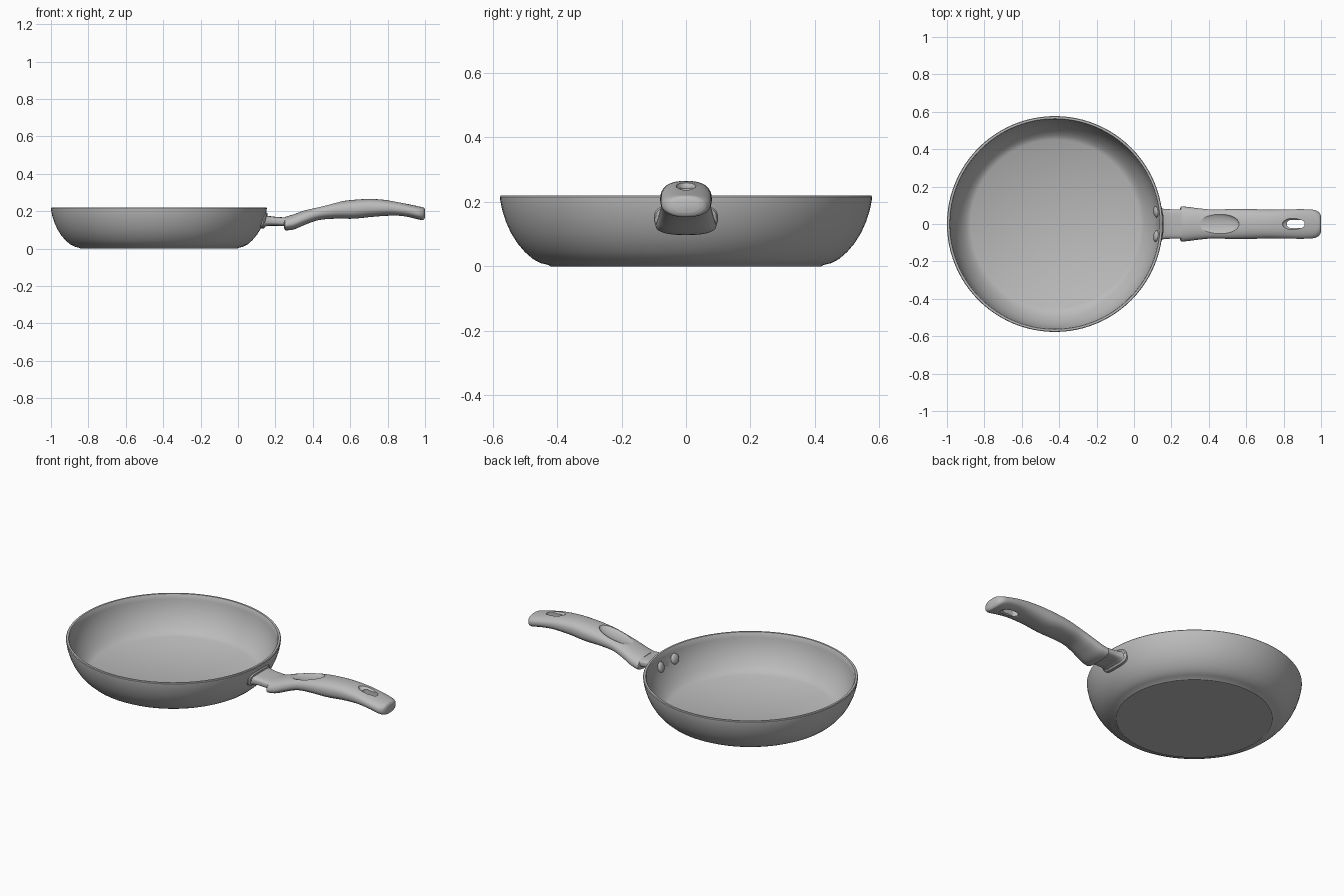
import bpy, bmesh, math
from mathutils import Vector

if "Cube" in bpy.data.objects:
    bpy.data.objects.remove(bpy.data.objects["Cube"])

PAN_X = -0.423
grey = bpy.data.materials.new("metal grey")
grey.use_nodes = True
grey.diffuse_color = (0.5, 0.5, 0.5, 1)
grey.node_tree.nodes["Principled BSDF"].inputs["Base Color"].default_value = (0.5, 0.5, 0.5, 1)


def finish(name, bm, angle=35):
    bmesh.ops.recalc_face_normals(bm, faces=bm.faces)
    mesh = bpy.data.meshes.new(name)
    bm.to_mesh(mesh)
    bm.free()
    mesh.materials.append(grey)
    obj = bpy.data.objects.new(name, mesh)
    bpy.context.collection.objects.link(obj)
    smooth(obj, angle)
    return obj


def smooth(obj, angle):
    bpy.ops.object.select_all(action='DESELECT')
    obj.select_set(True)
    bpy.context.view_layer.objects.active = obj
    bpy.ops.object.shade_smooth_by_angle(angle=math.radians(angle))


def spin(name, profile, centre, steps=96):
    """Revolve a radius/height profile around a vertical axis."""
    bm = bmesh.new()
    verts = [bm.verts.new((r, 0, z)) for r, z in profile]
    edges = [bm.edges.new(p) for p in zip(verts, verts[1:])]
    bmesh.ops.spin(bm, geom=verts + edges, axis=(0, 0, 1), cent=(0, 0, 0),
                   angle=math.tau, steps=steps)
    bmesh.ops.remove_doubles(bm, verts=bm.verts, dist=1e-5)
    bmesh.ops.translate(bm, verts=bm.verts, vec=centre)
    return finish(name, bm)


def smooth_path(rows, steps):
    """Catmull-Rom interpolation through rows of numbers."""
    rows = [Vector(r) for r in rows]
    out = []
    for i in range(len(rows) - 1):
        a, b, c, d = (rows[max(i - 1, 0)], rows[i], rows[i + 1],
                      rows[min(i + 2, len(rows) - 1)])
        for k in range(steps):
            t = k / steps
            out.append(0.5 * (2 * b + (c - a) * t + (2 * a - 5 * b + 4 * c - d) * t * t
                              + (3 * b - a - 3 * c + d) * t ** 3))
    return out + [rows[-1]]


def loft(name, rows, power=2.4, taper=lambda x: 0, bend=lambda x: 0, n=40):
    """Rounded sections along x; each row is x, bottom, top, half width."""
    bm = bmesh.new()
    rings = []
    for x, low, high, half in rows:
        ring = []
        for i in range(n):
            a = math.tau * i / n
            c, s = math.cos(a), math.sin(a)
            c = math.copysign(abs(c) ** (2 / power), c)
            s = math.copysign(abs(s) ** (2 / power), s)
            y = half * c * (1 - taper(x) * s)
            z = (low + high) / 2 + (high - low) / 2 * s
            ring.append(bm.verts.new((x + bend(x) * (0.2 * (z - 0.15) - 0.9 * y * y), y, z)))
        rings.append(ring)
    for a, b in zip(rings, rings[1:]):
        for i in range(n):
            bm.faces.new((a[i], a[(i + 1) % n], b[(i + 1) % n], b[i]))
    bm.faces.new(rings[0])
    bm.faces.new(rings[-1])
    return finish(name, bm)


def ellipsoid(name, centre, size, segs=32):
    bm = bmesh.new()
    bmesh.ops.create_uvsphere(bm, u_segments=segs, v_segments=segs // 2, radius=1)
    bmesh.ops.scale(bm, verts=bm.verts, vec=size)
    bmesh.ops.translate(bm, verts=bm.verts, vec=centre)
    return finish(name, bm)


def carve(obj, cutter):
    cutter.hide_render = True
    mod = obj.modifiers.new("carve", 'BOOLEAN')
    mod.operation, mod.solver, mod.object = 'DIFFERENCE', 'EXACT', cutter
    bpy.ops.object.select_all(action='DESELECT')
    obj.select_set(True)
    bpy.context.view_layer.objects.active = obj
    bpy.ops.object.modifier_apply(modifier=mod.name)
    bpy.data.objects.remove(cutter)


# Pan bowl: base, curved wall, rim, inner wall and floor
spin("pan_bowl", [
    (0, 0), (0.42, 0), (0.425, 0.004), (0.45, 0.01), (0.475, 0.023), (0.50, 0.045),
    (0.523, 0.072), (0.543, 0.104), (0.559, 0.14), (0.570, 0.175), (0.576, 0.205),
    (0.577, 0.216), (0.574, 0.22), (0.563, 0.22), (0.560, 0.216), (0.557, 0.19),
    (0.549, 0.155), (0.536, 0.118), (0.518, 0.085), (0.497, 0.055), (0.475, 0.033),
    (0.45, 0.018), (0, 0.018)], (PAN_X, 0, 0))

# Bracket against the wall, then the neck leading into the grip
loft("bracket_flange", [
    (0.128, 0.108, 0.192, 0.096), (0.145, 0.108, 0.192, 0.098),
    (0.151, 0.113, 0.187, 0.094), (0.153, 0.120, 0.178, 0.086)],
    power=3, bend=lambda x: 1)
loft("neck", [
    (0.14, 0.115, 0.182, 0.088), (0.16, 0.122, 0.175, 0.081),
    (0.20, 0.122, 0.170, 0.078), (0.29, 0.117, 0.164, 0.078)], power=3.5)

# Grip: arched handle with a flared front and rounded tail
grip_rows = [(0.247, 0.108, 0.160, 0.083), (0.251, 0.099, 0.169, 0.091)] + smooth_path([
    (0.255, 0.097, 0.171, 0.093), (0.30, 0.103, 0.184, 0.089), (0.36, 0.128, 0.206, 0.082),
    (0.43, 0.152, 0.227, 0.077), (0.52, 0.160, 0.248, 0.080), (0.62, 0.160, 0.261, 0.080),
    (0.72, 0.170, 0.265, 0.077), (0.82, 0.176, 0.256, 0.078), (0.90, 0.170, 0.240, 0.079),
    (0.96, 0.157, 0.227, 0.076), (0.983, 0.153, 0.222, 0.067), (0.994, 0.156, 0.218, 0.056),
    (1.0, 0.166, 0.209, 0.042)], 5)
grip = loft("grip", grip_rows, taper=lambda x: 0.12 * max(0, 1 - (x - 0.25) / 0.2))

# Thumb scoop on top of the grip
scoop = ellipsoid("scoop_cutter", (0, 0, 0), (0.13, 0.06, 0.026))
scoop.rotation_euler.y = -0.16
scoop.location = (0.435, 0, 0.236)
carve(grip, scoop)

# Hanging slot: a through hole with a dished opening above and below
for z in (0.262, 0.158):
    carve(grip, ellipsoid("dish_cutter", (0.865, 0, z), (0.072, 0.036, 0.028)))
bm = bmesh.new()
bmesh.ops.create_cone(bm, cap_ends=True, segments=32, radius1=0.021, radius2=0.021, depth=0.4)
for v in bm.verts:
    v.co.x += 0.865 + math.copysign(0.027, v.co.x)
    v.co.z += 0.2
carve(grip, finish("slot_cutter", bm))
smooth(grip, 35)

# Two rivets on the inner wall
for side, word in ((1, "left"), (-1, "right")):
    rivet = ellipsoid(word + "_rivet", (0, 0, 0), (0.014, 0.03, 0.03), 24)
    rivet.location = (0.119, side * 0.065, 0.153)
    rivet.rotation_euler = (0, 0.25, side * 0.12)
